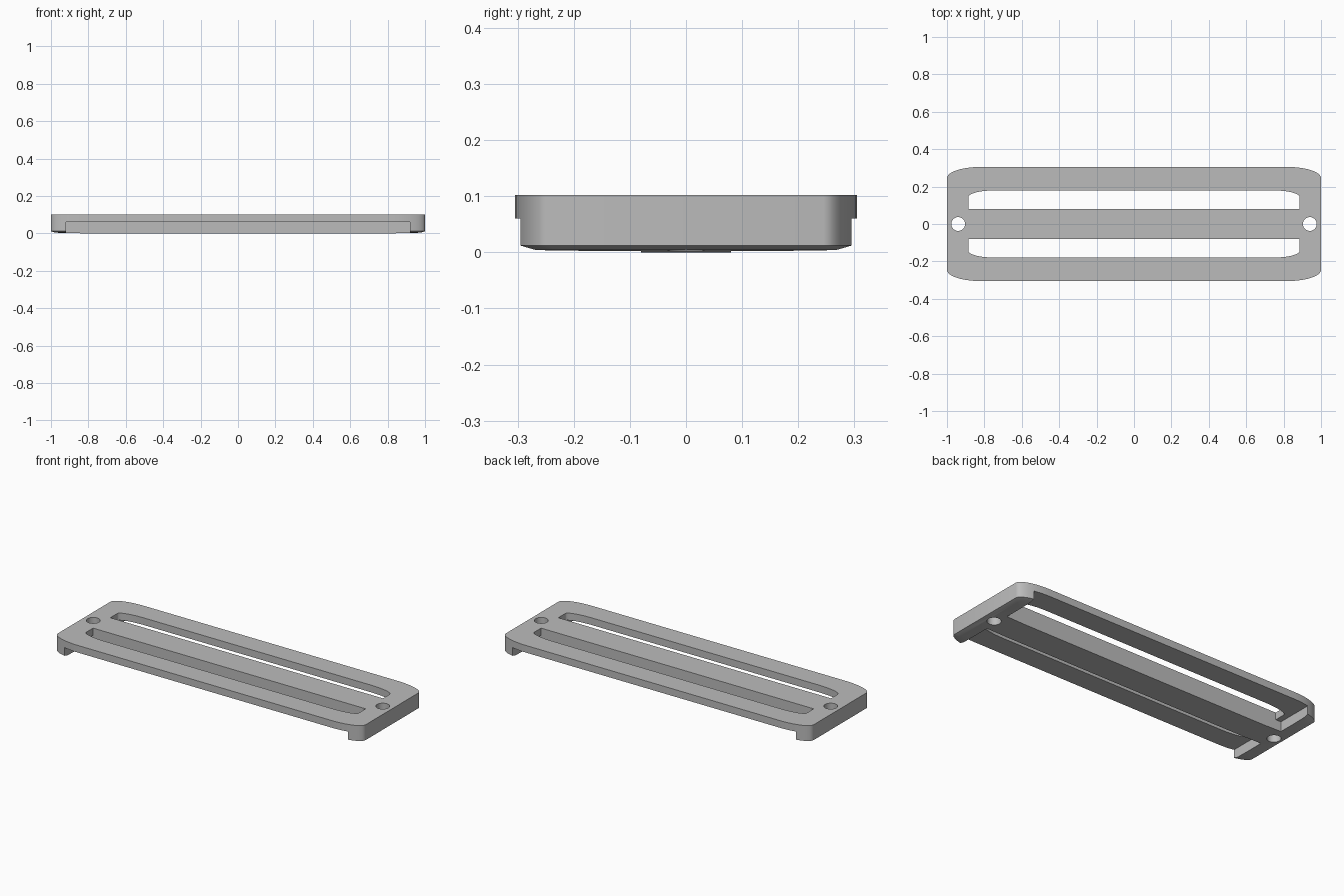
import bpy, bmesh, math

cube = bpy.data.objects.get("Cube")
if cube:
    bpy.data.objects.remove(cube, do_unlink=True)

grey = bpy.data.materials.new("plain grey")
grey.use_nodes = True
grey.diffuse_color = (0.5, 0.5, 0.5, 1)
grey.node_tree.nodes["Principled BSDF"].inputs["Base Color"].default_value = (0.5, 0.5, 0.5, 1)


def outline(hx, hy, rx, ry, steps=12):
    """Counter-clockwise rectangle with elliptical corners."""
    pts = []
    for q, (sx, sy) in enumerate([(1, 1), (-1, 1), (-1, -1), (1, -1)]):
        for i in range(steps + 1):
            a = math.pi / 2 * (q + i / steps)
            pts.append((sx * (hx - rx) + rx * math.cos(a),
                        sy * (hy - ry) + ry * math.sin(a)))
    return pts


def loft(name, layers):
    """Closed solid through stacked outlines, given as (points, height)."""
    bm = bmesh.new()
    rings = [[bm.verts.new((x, y, z)) for x, y in pts] for pts, z in layers]
    n = len(rings[0])
    bm.faces.new(rings[0][::-1])
    bm.faces.new(rings[-1])
    for low, high in zip(rings, rings[1:]):
        for i in range(n):
            j = (i + 1) % n
            bm.faces.new((low[i], low[j], high[j], high[i]))
    bmesh.ops.recalc_face_normals(bm, faces=bm.faces)
    mesh = bpy.data.meshes.new(name)
    bm.to_mesh(mesh)
    bm.free()
    mesh.materials.append(grey)
    obj = bpy.data.objects.new(name, mesh)
    bpy.context.collection.objects.link(obj)
    return obj


def cut(target, cutter):
    cutter.hide_render = True
    mod = target.modifiers.new("cut", 'BOOLEAN')
    mod.operation = 'DIFFERENCE'
    mod.solver = 'EXACT'
    mod.object = cutter
    bpy.context.view_layer.objects.active = target
    bpy.ops.object.modifier_apply(modifier=mod.name)
    bpy.data.objects.remove(cutter, do_unlink=True)


# Body with a shallow domed underside
plate = loft("slotted_plate", [
    (outline(0.8, 0.105, 0.1, 0.04), 0),
    (outline(0.975, 0.28, 0.165, 0.05), 0.004),
    (outline(1, 0.305, 0.18, 0.06), 0.012),
    (outline(1, 0.305, 0.18, 0.06), 0.102),
])

for side in (1, -1):
    # Recess under each long side, leaving the centre bar and end blocks
    recess = [(-0.92, 0.08 * side), (0.92, 0.08 * side),
              (0.92, 0.5 * side), (-0.92, 0.5 * side)]
    cut(plate, loft("recess_cutter", [(recess, -0.1), (recess, 0.06)]))

    # Long slot, square beside the bar and rounded on the outside
    slot = [(x, side * max(y, 0.08)) for x, y in outline(0.885, 0.18, 0.15, 0.035) if y > 0]
    slot += [(-0.885, 0.08 * side), (0.885, 0.08 * side)]
    cut(plate, loft("slot_cutter", [(slot, -0.2), (slot, 0.2)]))

    # Screw hole at each end
    hole = [(0.94 * side + 0.037 * math.cos(math.tau * i / 32),
             0.037 * math.sin(math.tau * i / 32)) for i in range(32)]
    cut(plate, loft("hole_cutter", [(hole, -0.2), (hole, 0.2)]))

# Smooth the rounded corners, keep the edges sharp
bpy.ops.object.select_all(action='DESELECT')
plate.select_set(True)
bpy.context.view_layer.objects.active = plate
bpy.ops.object.shade_smooth_by_angle(angle=math.radians(25))
